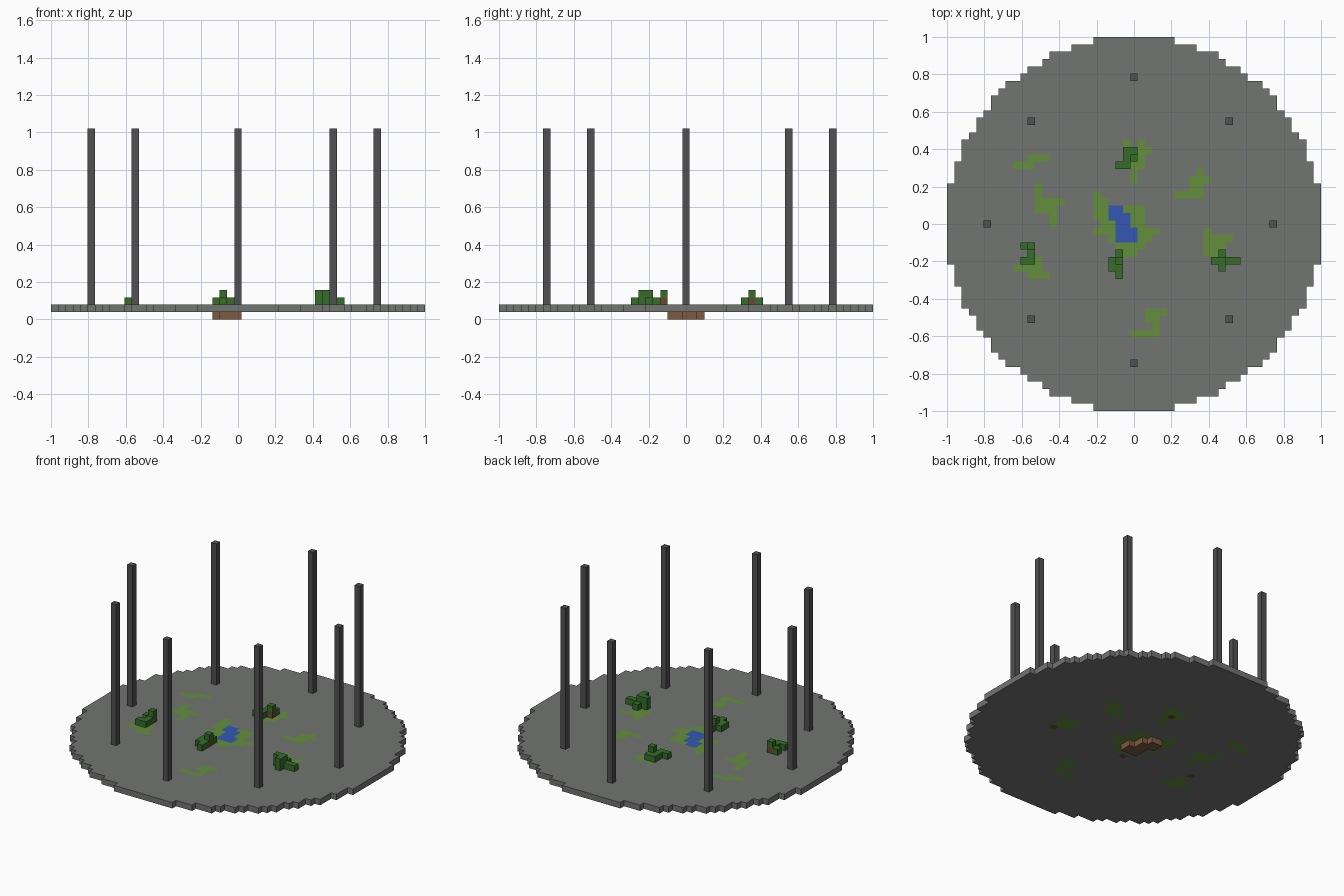
import bpy
import bmesh
from mathutils import Vector

if "Cube" in bpy.data.objects:
    bpy.data.objects.remove(bpy.data.objects["Cube"])

UNIT = 2 / 51      # edge of one block
RADIUS = 25.5      # floor radius in blocks


def material(name, r, g, b):
    mat = bpy.data.materials.new(name)
    mat.use_nodes = True
    mat.diffuse_color = (r, g, b, 1)
    mat.node_tree.nodes["Principled BSDF"].inputs["Base Color"].default_value = (r, g, b, 1)
    return mat


STONE = material("grey stone", 0.17, 0.178, 0.168)
PILLAR = material("dark stone", 0.082, 0.082, 0.084)
GRASS = material("grass green", 0.125, 0.275, 0.045)
LEAF = material("leaf green", 0.035, 0.155, 0.022)
WATER = material("water blue", 0.035, 0.095, 0.45)
DIRT = material("brown dirt", 0.205, 0.105, 0.05)
WOOD = material("brown wood", 0.14, 0.063, 0.03)


def build_blocks(name, cells):
    """Make one mesh from {(x, y, layer): material}, keeping only outer faces."""
    mats = list(dict.fromkeys(cells.values()))
    bm = bmesh.new()
    corners = {}

    def vert(p):
        key = tuple(round(c * 2) for c in p)
        if key not in corners:
            corners[key] = bm.verts.new(p * UNIT)
        return corners[key]

    for (x, y, z), mat in cells.items():
        center = Vector((x, y, z + 0.5))
        for axis in range(3):
            for sign in (-1, 1):
                n = Vector((0, 0, 0))
                n[axis] = sign
                if (x + int(n.x), y + int(n.y), z + int(n.z)) in cells:
                    continue
                u = Vector((0, 0, 0))
                u[(axis + 1) % 3] = 1
                v = n.cross(u)
                quad = [vert(center + (n + a * u + b * v) / 2)
                        for a, b in ((-1, -1), (1, -1), (1, 1), (-1, 1))]
                bm.faces.new(quad).material_index = mats.index(mat)
    mesh = bpy.data.meshes.new(name)
    bm.to_mesh(mesh)
    bm.free()
    for mat in mats:
        mesh.materials.append(mat)
    obj = bpy.data.objects.new(name, mesh)
    bpy.context.collection.objects.link(obj)
    return obj


def pattern(left, top, rows):
    """Yield (x, y, letter) for a drawn block pattern."""
    for j, row in enumerate(rows.split("/")):
        for i, letter in enumerate(row):
            if letter != ".":
                yield left + i, top - j, letter


# Round floor slab
reach = range(-25, 26)
floor = {(x, y, 1): STONE for x in reach for y in reach
         if x * x + y * y <= RADIUS * RADIUS}

# Grass patches, pool and trunk bases set into the floor
KEY = {"g": GRASS, "w": WATER, "t": WOOD}
patches = [
    (-5, 4, "g/gg/ggwwggg/ggwwwgg/.ggwwgg/gggwwwggg/..gwwwgg/...gggg/....gg"),
    (-16, 9, "..ggg/ggg"),
    (-13, 5, "g/g/gggg/ggg/..g/..g"),
    (-1, 11, "g.g/gggg/gtg/.gg/.g/.g"),
    (6, 7, "...g/..ggg/..gg/gggg"),
    (10, -1, "g/gggg/ggg/ggg/..t"),
    (-16, -3, "..t/..g/..gg/gggg/..ggg"),
    (0, -12, "..ggg/..gg/...g/gggg"),
    (-2, -5, "t"),
]
for left, top, rows in patches:
    for x, y, letter in pattern(left, top, rows):
        floor[x, y, 1] = KEY[letter]
build_blocks("floor", floor)

# Dirt bed below the pool
build_blocks("pool_bed", {(x, y, 0): DIRT for (x, y, z), m in floor.items() if m is WATER})

# Ring of tall pillars
ring = [(0, 20), (13, 14), (19, 0), (13, -13),
        (0, -19), (-14, -13), (-20, 0), (-14, 14)]
for n, (x, y) in enumerate(ring, 1):
    build_blocks(f"pillar_{n}", {(x, y, z): PILLAR for z in range(2, 26)})

# Bushes: l = low leaf, h = two leaves high, t = trunk with a leaf on top
bushes = {
    "back_bush": (-2, 10, ".ll/.lt/ll"),
    "middle_bush": (-3, -4, ".l/lt/ll/.l"),
    "side_bush": (-15, -3, "lt/.l/ll"),
    "front_bush": (11, -4, ".l/htll/.h"),
}
for name, (left, top, rows) in bushes.items():
    cells = {}
    for x, y, letter in pattern(left, top, rows):
        cells[x, y, 2] = WOOD if letter == "t" else LEAF
        if letter in "ht":
            cells[x, y, 3] = LEAF
    build_blocks(name, cells)
